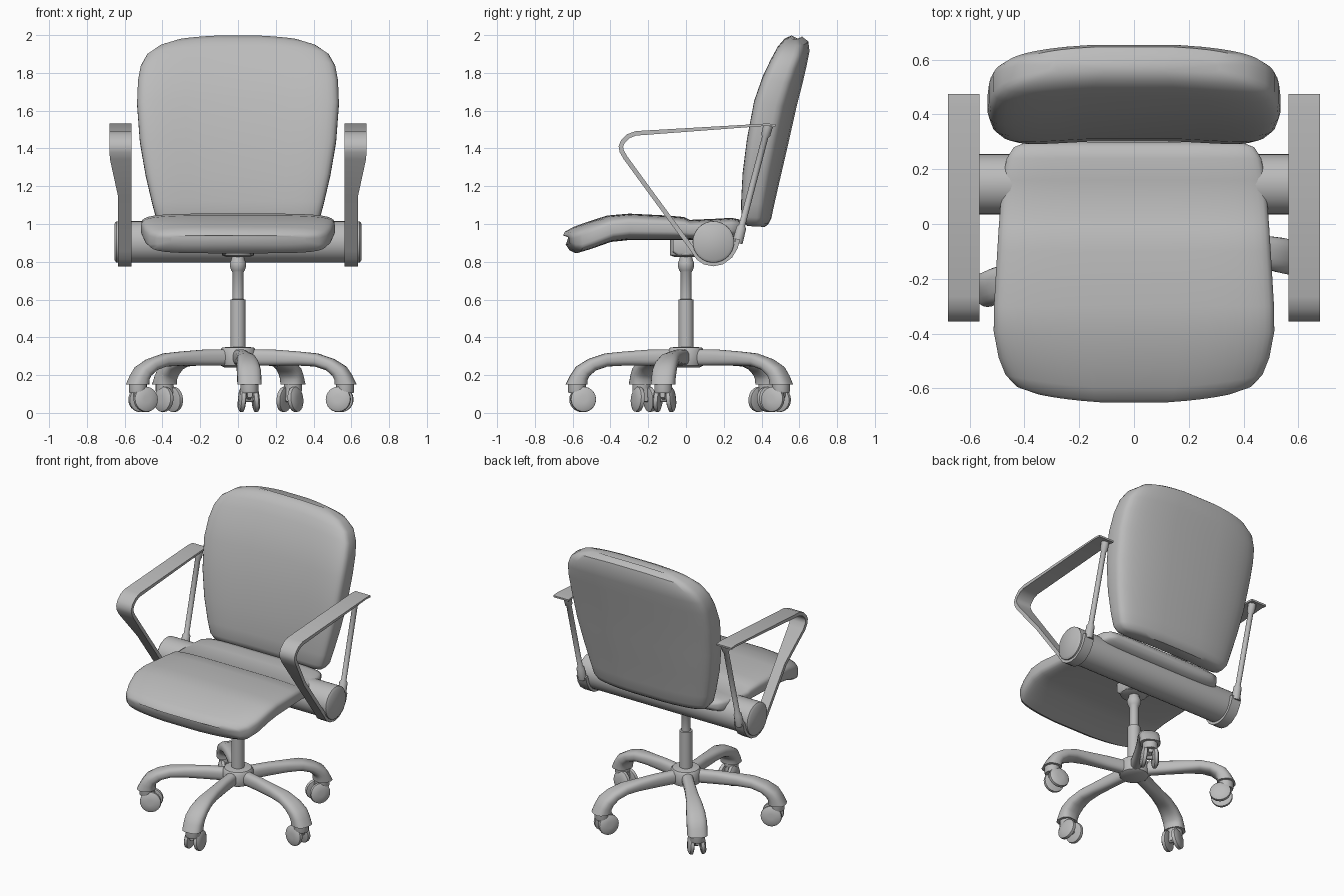
import bpy, bmesh
from math import cos, sin, pi, radians, copysign
from mathutils import Matrix, Vector

cube = bpy.data.objects.get("Cube")
if cube:
    bpy.data.objects.remove(cube, do_unlink=True)

grey = bpy.data.materials.new("neutral_grey")
grey.use_nodes = True
colour = (0.5, 0.5, 0.5, 1)
grey.diffuse_color = colour
grey.node_tree.nodes["Principled BSDF"].inputs["Base Color"].default_value = colour
parts = []


def skin(name, rings, matrix=Matrix()):
    """Join closed rings of points into one capped solid."""
    bm = bmesh.new()
    loops = [[bm.verts.new(p) for p in ring] for ring in rings]
    for a, b in zip(loops, loops[1:]):
        for i in range(len(a)):
            j = (i + 1) % len(a)
            bm.faces.new((a[i], a[j], b[j], b[i]))
    bm.faces.new(loops[0])
    bm.faces.new(loops[-1])
    bmesh.ops.recalc_face_normals(bm, faces=bm.faces)
    mesh = bpy.data.meshes.new(name)
    bm.to_mesh(mesh)
    bm.free()
    mesh.materials.append(grey)
    obj = bpy.data.objects.new(name, mesh)
    obj.matrix_world = matrix
    bpy.context.collection.objects.link(obj)
    parts.append(obj)
    return obj


def loft(name, stations, sides, power, bend=None, matrix=Matrix()):
    """Rounded sections; a station is half width, then two (y, z) edge points."""
    rings = []
    for half, y0, z0, y1, z1 in stations:
        ring = []
        for k in range(sides):
            a = 2 * pi * (k + 0.5) / sides
            c = copysign(abs(cos(a)) ** (2 / power), cos(a))
            s = copysign(abs(sin(a)) ** (2 / power), sin(a))
            t = (1 - s) / 2
            p = Vector((half * c, y0 + (y1 - y0) * t, z0 + (z1 - z0) * t))
            ring.append(bend(p) if bend else p)
        rings.append(ring)
    return skin(name, rings, matrix)


def lathe(name, profile, matrix=Matrix(), sides=24):
    """Turn (radius, height) points around the local z axis."""
    turn = [2 * pi * k / sides for k in range(sides)]
    return skin(name, [[(r * cos(a), r * sin(a), z) for a in turn] for r, z in profile], matrix)


def rod(name, start, end, profile, sides=12):
    """Turned part from start to end; profile heights run 0 to 1."""
    d = Vector(end) - Vector(start)
    m = Matrix.Translation(start) @ d.to_track_quat('Z', 'Y').to_matrix().to_4x4()
    return lathe(name, [(r, t * d.length) for r, t in profile], m, sides)


# Seat cushion: drooping nose, crease near the back
def bow_seat(p):
    if p.y < -0.3:
        p.y += 0.05 * (p.x / 0.45) ** 2 * (-p.y - 0.3) / 0.35
    return p


loft("seat", [
    (.36, -.655, .94, -.64, .89), (.43, -.645, .96, -.62, .86),
    (.47, -.6, .985, -.59, .845), (.495, -.53, 1.01, -.52, .865),
    (.513, -.42, 1.045, -.4, .905), (.512, -.3, 1.055, -.3, .915),
    (.5, -.1, 1.045, -.1, .915), (.494, -.01, 1.037, 0, .915),
    (.492, .02, 1.022, .02, .915), (.482, .16, 1.028, .16, .92),
    (.465, .24, 1.033, .24, .925), (.44, .28, 1.025, .28, .94),
    (.39, .3, 1, .3, .965)], 40, 4.5, bow_seat)


# Backrest: leaning cushion with sides bowed forward and an arched top
def bow_back(p):
    u = (p.x / 0.5) ** 2
    p.y -= 0.04 * u
    if p.z > 1.6:
        p.z -= 0.05 * u * (p.z - 1.6) / 0.4
    return p


loft("backrest", [
    (.36, .335, .99, .42, .985), (.41, .315, 1.005, .44, 1),
    (.435, .305, 1.04, .455, 1.03), (.455, .305, 1.12, .47, 1.1),
    (.49, .315, 1.27, .505, 1.25), (.52, .34, 1.45, .545, 1.42),
    (.535, .38, 1.66, .59, 1.62), (.53, .425, 1.8, .625, 1.76),
    (.515, .465, 1.89, .645, 1.85), (.48, .495, 1.95, .658, 1.92),
    (.41, .525, 1.985, .65, 1.97), (.31, .56, 2, .615, 1.995)], 40, 4.5, bow_back)

# Cross tube behind the seat with rounded end caps
rod("cross_tube", (-0.655, 0.145, 0.905), (0.655, 0.145, 0.905),
    [(.095, 0), (.109, .008), (.11, .02), (.11, .98), (.109, .992), (.095, 1)], 32)

# Tilt mechanism under the seat
lathe("tilt_mount", [(.06, .825), (.085, .835), (.085, .93)])
loft("tilt_bracket", [(.08, -.07, .925, -.07, .85), (.085, -.04, .925, -.04, .83),
                      (.085, .1, .925, .1, .83)], 16, 8)

# Gas column
lathe("column", [(.04, .26), (.04, .6), (.029, .602), (.029, .745), (.036, .755),
                 (.043, .775), (.043, .795), (.034, .815), (.03, .85)])

# Armrests: a flat band looping under the tube, with a rear post
inner = 0.565
band = [(.475, 1.522, .68), (.43, 1.526, .68), (-.265, 1.48, .68), (-.305, 1.465, .68),
        (-.335, 1.435, .68), (-.345, 1.41, .68), (-.34, 1.385, .68), (-.32, 1.35, .678),
        (-.18, 1.158, .636), (.035, .865, .635), (.065, .82, .635), (.1, .797, .635),
        (.145, .788, .635), (.19, .797, .635), (.235, .83, .635), (.262, .875, .635),
        (.275, .92, .635)]
for side, sign in (("left", 1), ("right", -1)):
    rings = []
    for i, (y, z, outer) in enumerate(band):
        a, b = band[max(i - 1, 0)], band[min(i + 1, len(band) - 1)]
        along = Vector((0, b[0] - a[0], b[1] - a[1])).normalized()
        n = along.cross(Vector((1, 0, 0))) * (0.006 if i < 2 else 0.012)
        p, q = Vector((sign * inner, y, z)), Vector((sign * outer, y, z))
        rings.append([p + n, q + n, q - n, p - n])
    skin(side + "_armrest", rings)
    rod(side + "_arm_post", (sign * .6, .272, .9), (sign * .6, .435, 1.52),
        [(.028, 0), (.026, .13), (.017, .15), (.017, .9), (.024, .92), (.026, 1)])

# Star base hub
lathe("base_hub", [(.07, .24), (.09, .25), (.096, .27), (.096, .33), (.085, .345), (.05, .35)])

# Five legs, each with a stem and a pair of slightly splayed wheels
leg = [(.036, .05, .338, .05, .25), (.036, .2, .335, .2, .25), (.042, .33, .325, .33, .25),
       (.052, .43, .315, .42, .245), (.06, .52, .285, .48, .225), (.064, .585, .245, .515, .195),
       (.064, .615, .2, .525, .175), (.064, .64, .15, .525, .15)]
wheel = [(.05, -.017), (.066, -.012), (.068, -.004), (.066, .008), (.05, .017), (.02, .02)]
for k in range(5):
    spin = Matrix.Rotation(radians(72 * k - 84 - 90), 4, 'Z')
    tag = str(k + 1)
    loft("leg_" + tag, leg, 20, 2.6, None, spin)
    lathe("caster_stem_" + tag, [(.045, .105), (.048, .115), (.048, .17)],
          spin @ Matrix.Translation((0, .58, 0)), 16)
    lathe("caster_axle_" + tag, [(.016, -.03), (.016, .03)],
          spin @ Matrix.Translation((0, .55, .073)) @ Matrix.Rotation(pi / 2, 4, 'Y'), 12)
    loft("caster_fork_" + tag, [(.014, .53, .13, .53, .06), (.014, .6, .13, .6, .08)],
         8, 4, None, spin)
    for sign in (-1, 1):
        place = Matrix.Translation((sign * .036, .55, .072))
        tilt = Matrix.Rotation(sign * radians(90 - 5), 4, 'Y')
        lathe("caster_wheel_" + tag + ("_a" if sign < 0 else "_b"), wheel,
              spin @ place @ tilt, 24)

# Smooth shading that keeps hard edges
bpy.ops.object.select_all(action='DESELECT')
for obj in parts:
    obj.select_set(True)
bpy.context.view_layer.objects.active = parts[0]
bpy.ops.object.shade_smooth_by_angle(angle=radians(40))
